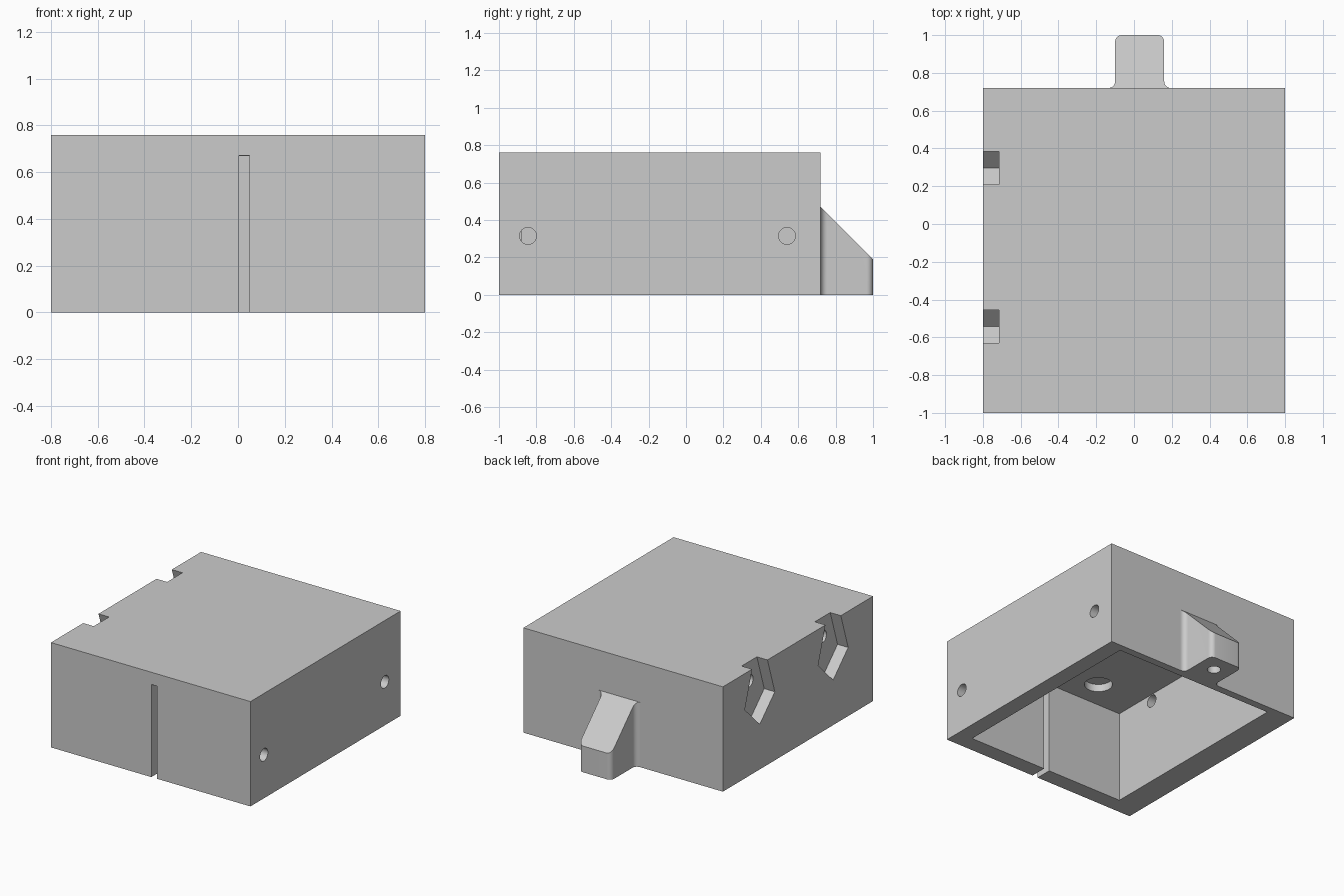
import bpy
import bmesh
from math import cos, sin, pi, radians
from mathutils import Vector

cube = bpy.data.objects.get("Cube")
if cube:
    bpy.data.objects.remove(cube)

grey = bpy.data.materials.new("plain grey")
grey.use_nodes = True
grey.diffuse_color = (0.6, 0.6, 0.6, 1)
grey.node_tree.nodes["Principled BSDF"].inputs["Base Color"].default_value = (0.6, 0.6, 0.6, 1)


def prism(name, points, offset):
    """Sweep a flat outline of 3D points along an offset into a closed solid."""
    bm = bmesh.new()
    face = bm.faces.new([bm.verts.new(p) for p in points])
    swept = bmesh.ops.extrude_face_region(bm, geom=[face])["geom"]
    bmesh.ops.translate(bm, vec=Vector(offset),
                        verts=[v for v in swept if isinstance(v, bmesh.types.BMVert)])
    bmesh.ops.recalc_face_normals(bm, faces=bm.faces)
    mesh = bpy.data.meshes.new(name)
    bm.to_mesh(mesh)
    bm.free()
    mesh.materials.append(grey)
    obj = bpy.data.objects.new(name, mesh)
    bpy.context.collection.objects.link(obj)
    return obj


def box(name, x, y, z):
    corners = [(x[0], y[0]), (x[1], y[0]), (x[1], y[1]), (x[0], y[1])]
    return prism(name, [(a, b, z[0]) for a, b in corners], (0, 0, z[1] - z[0]))


def drill(name, start, axis, length, radius=0.045):
    """Round cutter along the x or z axis."""
    ring = [(radius * cos(i * pi / 16), radius * sin(i * pi / 16)) for i in range(32)]
    s = Vector(start)
    if axis == "x":
        return prism(name, [s + Vector((0, a, b)) for a, b in ring], (length, 0, 0))
    return prism(name, [s + Vector((a, b, 0)) for a, b in ring], (0, 0, length))


def cut(target, cutters):
    """Subtract each cutter, bake the result and drop the cutters."""
    for c in cutters:
        c.hide_render = True
        mod = target.modifiers.new("cut", "BOOLEAN")
        mod.operation = "DIFFERENCE"
        mod.solver = "EXACT"
        mod.object = c
    graph = bpy.context.evaluated_depsgraph_get()
    baked = bpy.data.meshes.new_from_object(target.evaluated_get(graph))
    target.modifiers.clear()
    target.data = baked
    for c in cutters:
        bpy.data.objects.remove(c)


def arc(cx, cy, r, start, end):
    return [(cx + r * cos(radians(start + (end - start) * i / 8)),
             cy + r * sin(radians(start + (end - start) * i / 8))) for i in range(9)]


# Hollow housing, open underneath
housing = box("housing", (-0.8, 0.8), (-1, 0.72), (0, 0.76))
cut(housing, [box("cavity", (-0.61, 0.68), (-0.88, 0.665), (-0.1, 0.67))])

# Front slit and round recess in the ceiling
cutters = [box("slit", (0.005, 0.05), (-1.1, -0.8), (-0.1, 0.672)),
           drill("recess", (-0.25, -0.67, 0.6), "z", 0.125, 0.094)]

# Holes through the plain side wall
for y in (-0.845, 0.54):
    cutters.append(drill("side_hole", (0.6, y, 0.315), "x", 0.3))

# Pointed notches in the opposite wall, each with a hole to the cavity
for y in (-0.543, 0.297):
    half = [(0.075, 0.8), (0.172, 0.497)]
    outline = half + [(0, 0.327)] + [(-a, z) for a, z in reversed(half)]
    cutters.append(prism("notch", [(-0.9, y + a, z) for a, z in outline], (0.185, 0, 0)))
    cutters.append(drill("notch_hole", (-0.75, y, 0.62), "x", 0.25))
cut(housing, cutters)

# Rear lug: rounded outline with flared root, sloping top and a hole below
mid, w, r = 0.03, 0.13, 0.035
side = arc(w + r, 0.72 + r, r, 270, 180) + arc(w - r, 1 - r, r, 0, 90)
plan = side + [(-x, y) for x, y in reversed(side)]
lug = prism("rear_lug", [(mid + x, y, 0) for x, y in plan], (0, 0, 0.6))
slope = prism("slope", [(-0.3, 0.62, 0.57), (-0.3, 1.1, 0.09), (-0.3, 1.1, 0.8), (-0.3, 0.62, 0.8)],
              (0.7, 0, 0))
cut(lug, [slope, drill("lug_hole", (mid, 0.87, -0.1), "z", 0.3)])

# Smooth the curved walls, keep the edges sharp
bpy.ops.object.select_all(action="DESELECT")
for obj in (housing, lug):
    obj.select_set(True)
bpy.context.view_layer.objects.active = housing
bpy.ops.object.shade_smooth_by_angle(angle=radians(30))
